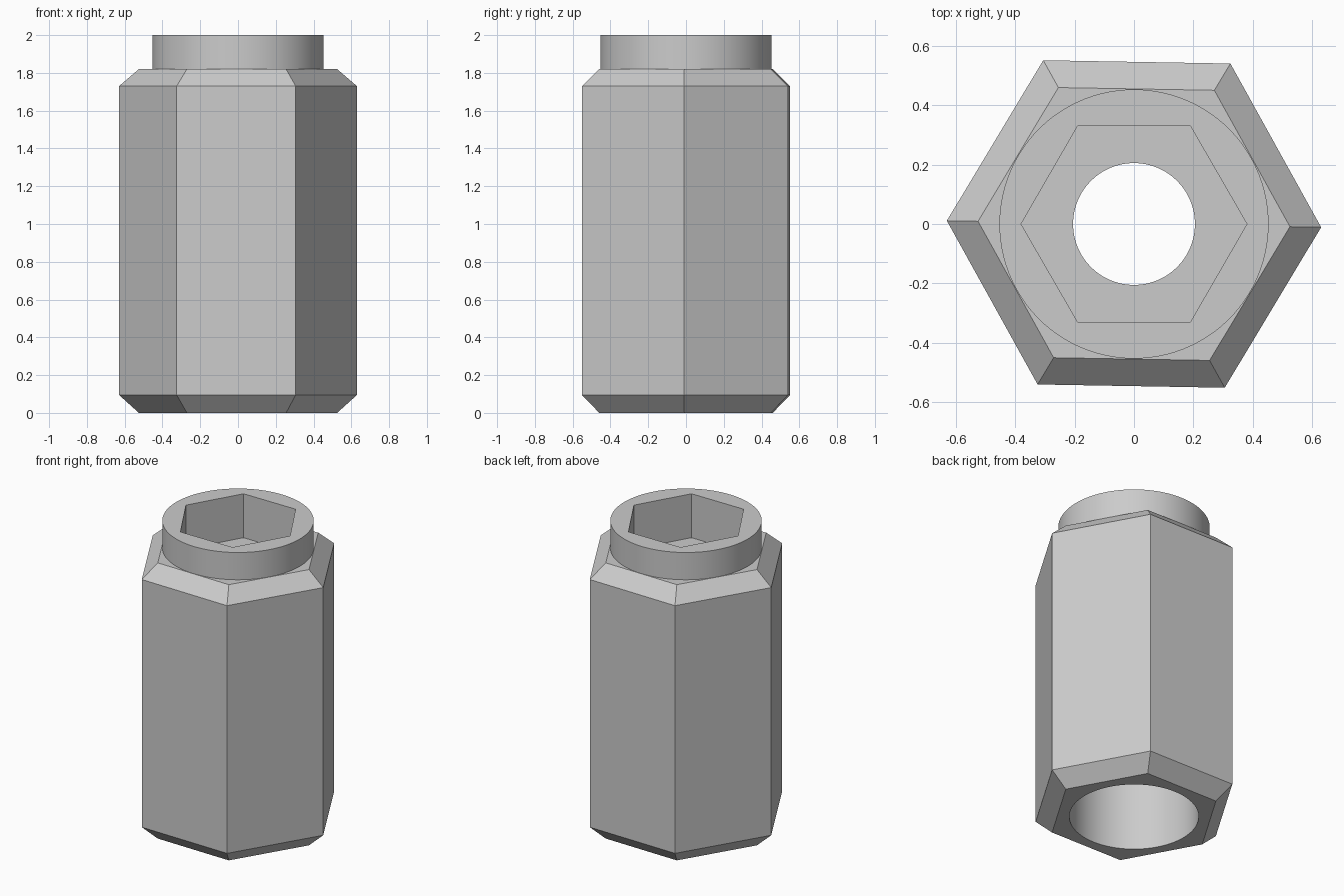
import bpy
import bmesh
from math import cos, sin, radians, tau

cube = bpy.data.objects.get("Cube")
if cube:
    bpy.data.objects.remove(cube, do_unlink=True)

HEX, ROUND = 6, 96
TWIST = -1  # the outer body is turned a degree against the socket


def ring(bm, sides, radius, z, twist=0):
    """A closed ring of vertices, starting on the x axis."""
    angles = [tau * i / sides + radians(twist) for i in range(sides)]
    return [bm.verts.new((radius * cos(a), radius * sin(a), z)) for a in angles]


def join(bm, a, b):
    """Faces between two rings; a hexagon meets a circle with corner fans."""
    if len(a) == len(b):
        n = len(a)
        for i in range(n):
            j = (i + 1) % n
            bm.faces.new((a[i], a[j], b[j], b[i]))
        return
    few, many = sorted((a, b), key=len)
    n, m = len(few), len(many)
    step = m // n
    for i, corner in enumerate(few):
        start = i * step - step // 2
        for k in range(start, start + step):
            bm.faces.new((corner, many[k % m], many[(k + 1) % m]))
        bm.faces.new((corner, many[(start + step) % m], few[(i + 1) % n]))


# Closed section: up the outside, then down through the socket and bore
section = [
    # chamfered hexagonal body
    (HEX, 0.525, 0.0, TWIST),
    (HEX, 0.63, 0.095, TWIST),
    (HEX, 0.63, 1.73, TWIST),
    (HEX, 0.525, 1.82, TWIST),
    # round collar
    (ROUND, 0.453, 1.82, TWIST),
    (ROUND, 0.453, 2.0, TWIST),
    # hexagonal socket
    (HEX, 0.38, 2.0, 0),
    (HEX, 0.38, 1.71, 0),
    # narrow through hole
    (ROUND, 0.205, 1.71, 0),
    (ROUND, 0.205, 1.5, 0),
    # wide lower bore
    (ROUND, 0.387, 1.5, 0),
    (ROUND, 0.387, 0.0, 0),
]

bm = bmesh.new()
rings = [ring(bm, *spec) for spec in section]
for lower, upper in zip(rings, rings[1:] + rings[:1]):
    join(bm, lower, upper)
bmesh.ops.recalc_face_normals(bm, faces=bm.faces)
mesh = bpy.data.meshes.new("hex_coupling_sleeve")
bm.to_mesh(mesh)
bm.free()

sleeve = bpy.data.objects.new("hex_coupling_sleeve", mesh)
bpy.context.collection.objects.link(sleeve)

# Plain grey metal
grey = bpy.data.materials.new("plain_grey")
grey.use_nodes = True
colour = (0.6, 0.6, 0.6, 1)
grey.diffuse_color = colour
grey.node_tree.nodes["Principled BSDF"].inputs["Base Color"].default_value = colour
mesh.materials.append(grey)

# Smooth round walls, crisp edges
bpy.ops.object.select_all(action="DESELECT")
sleeve.select_set(True)
bpy.context.view_layer.objects.active = sleeve
bpy.ops.object.shade_smooth_by_angle(angle=radians(30))
